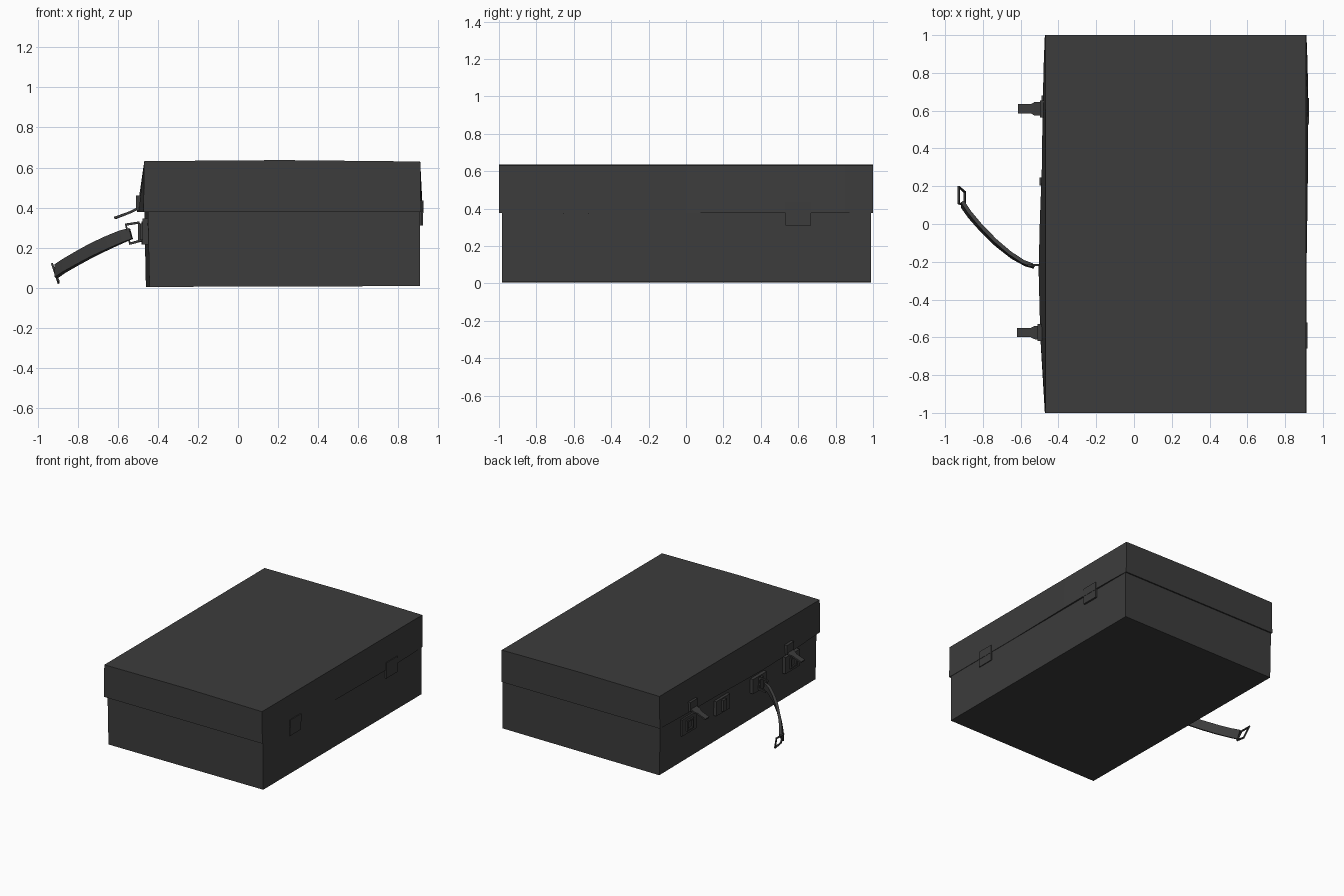
import bpy, bmesh
from mathutils import Vector

if "Cube" in bpy.data.objects:
    bpy.data.objects.remove(bpy.data.objects["Cube"])

GREY = (0.045, 0.045, 0.045, 1)
leather = bpy.data.materials.new("dark_grey")
leather.use_nodes = True
leather.diffuse_color = GREY
bsdf = leather.node_tree.nodes["Principled BSDF"]
bsdf.inputs["Base Color"].default_value = GREY
bsdf.inputs["Roughness"].default_value = 0.8


def finish(name, bm):
    bmesh.ops.recalc_face_normals(bm, faces=bm.faces)
    mesh = bpy.data.meshes.new(name)
    bm.to_mesh(mesh)
    bm.free()
    mesh.materials.append(leather)
    obj = bpy.data.objects.new(name, mesh)
    bpy.context.collection.objects.link(obj)
    return obj


def loft(name, rings, closed=False):
    """Skin a row of equal rings, capped at the ends unless closed."""
    bm = bmesh.new()
    rows = [[bm.verts.new(p) for p in ring] for ring in rings]
    pairs = list(zip(rows, rows[1:]))
    if closed:
        pairs.append((rows[-1], rows[0]))
    else:
        bm.faces.new(rows[0])
        bm.faces.new(rows[-1])
    for a, b in pairs:
        for i in range(len(a)):
            j = (i + 1) % len(a)
            bm.faces.new((a[i], a[j], b[j], b[i]))
    return finish(name, bm)


def box(name, lo, hi):
    (x0, y0, z0), (x1, y1, z1) = lo, hi
    def ring(y):
        return [(x0, y, z0), (x1, y, z0), (x1, y, z1), (x0, y, z1)]
    return loft(name, [ring(y0), ring(y1)])


def strip(name, path, widths, thick, across):
    """Flat strap along a path; across gives the wide direction."""
    pts = [Vector(p) for p in path]
    rings = []
    for i, p in enumerate(pts):
        t = (pts[min(i + 1, len(pts) - 1)] - pts[max(i - 1, 0)]).normalized()
        w = Vector(across)
        w = (w - t * w.dot(t)).normalized()
        n = t.cross(w) * thick / 2
        w = w * widths[i] / 2
        rings.append([p - w - n, p + w - n, p + w + n, p - w + n])
    return loft(name, rings)


def wire_loop(name, corners, r):
    """Rectangular wire ring through four corners."""
    pts = [Vector(p) for p in corners]
    mid = sum(pts, Vector()) / len(pts)
    normal = (pts[1] - pts[0]).cross(pts[2] - pts[1]).normalized() * r
    rings = []
    for p in pts:
        out = (p - mid).normalized() * r * 1.4
        rings.append([p + out + normal, p - out + normal,
                      p - out - normal, p + out - normal])
    return loft(name, rings, closed=True)


# Lower half of the case
def base_ring(y, left):
    return [(left + 0.008, y, 0.004), (0.91, y, 0.008),
            (0.91, y, 0.385), (left, y, 0.385)]

loft("case_base", [base_ring(-0.985, -0.45), base_ring(0.99, -0.468)])

# Lid, with its lower rim bowed outwards
LID = [(-1, 0, 0), (-0.6, 0.024, 0), (-0.25, 0.033, 0), (0, 0.027, 0.004),
       (0.3, 0.016, 0.008), (0.6, 0.012, 0.01), (0.85, 0.006, 0.006), (1, 0, 0)]
loft("case_lid", [[(-0.472 - a, y, 0.378), (0.913 + b, y, 0.378),
                   (0.91, y, 0.63), (0.22, y, 0.637), (-0.468, y, 0.632)]
                  for y, a, b in LID])

# Hinges on the left side
for i, (y, x) in enumerate([(-0.59, 0.917), (0.6, 0.924)]):
    box(f"hinge_lower_plate_{i}", (0.905, y - 0.068, 0.31), (x, y + 0.068, 0.372))
    box(f"hinge_upper_plate_{i}", (0.905, y - 0.068, 0.372), (x + 0.002, y + 0.068, 0.435))

# Latches: lid mount, raised hasp, lower plate and staple
for i, (y, py, rim) in enumerate([(0.61, 0.64, 0), (-0.575, -0.65, -0.012)]):
    box(f"latch_mount_{i}", (-0.498 + rim, y - 0.045, 0.385), (-0.47, y + 0.045, 0.46))
    strip(f"latch_hasp_{i}",
          [(-0.485, y, 0.405), (-0.525, y, 0.383), (-0.545, y, 0.374), (-0.612 + rim / 2, y, 0.348)],
          [0.075, 0.07, 0.048, 0.048], 0.012, (0, 1, 0))
    box(f"latch_plate_{i}", (-0.478, py - 0.09, 0.215), (-0.45, py + 0.09, 0.345))
    wire_loop(f"latch_staple_{i}",
              [(-0.484, py - 0.035, 0.245), (-0.484, py + 0.035, 0.245),
               (-0.484, py + 0.035, 0.315), (-0.484, py - 0.035, 0.315)], 0.006)

# Handle mounts
for i, y in enumerate([0.225, -0.235]):
    box(f"handle_mount_{i}", (-0.482, y - 0.085, 0.215), (-0.45, y + 0.085, 0.33))
    box(f"handle_mount_peg_{i}", (-0.5, y - 0.02, 0.23), (-0.475, y + 0.02, 0.32))

# Loose handle hanging from one mount
wire_loop("handle_inner_ring",
          [(-0.56, -0.22, 0.315), (-0.495, -0.215, 0.325),
           (-0.485, -0.215, 0.235), (-0.54, -0.22, 0.22)], 0.005)
strip("handle_strap",
      [(-0.535, -0.222, 0.27), (-0.58, -0.207, 0.255), (-0.65, -0.165, 0.225),
       (-0.73, -0.1, 0.187), (-0.81, -0.02, 0.143), (-0.87, 0.05, 0.108),
       (-0.908, 0.105, 0.082)],
      [0.055, 0.062, 0.066, 0.068, 0.068, 0.068, 0.07], 0.02, (0.25, 0, 1))
wire_loop("handle_outer_ring",
          [(-0.928, 0.197, 0.117), (-0.928, 0.11, 0.117),
           (-0.897, 0.098, 0.035), (-0.897, 0.17, 0.026)], 0.005)
